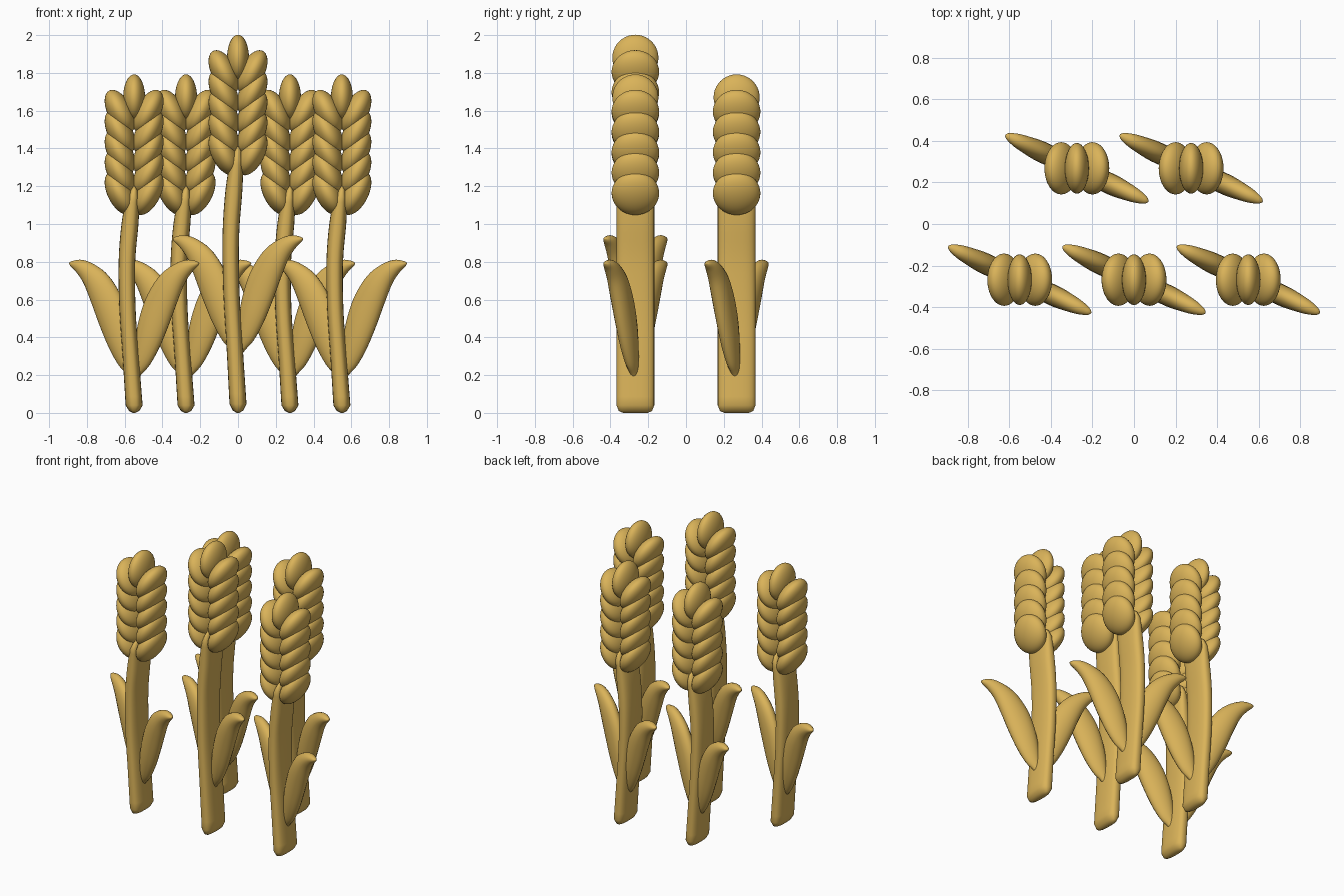
import bpy, bmesh
from math import cos, sin, pi, radians
from mathutils import Vector, Matrix

cube = bpy.data.objects.get("Cube")
if cube:
    bpy.data.objects.remove(cube, do_unlink=True)

gold = bpy.data.materials.new("wheat gold")
gold.use_nodes = True
gold.diffuse_color = (0.70, 0.45, 0.10, 1)
gold.node_tree.nodes["Principled BSDF"].inputs["Base Color"].default_value = gold.diffuse_color


def finish(bm, name):
    bmesh.ops.recalc_face_normals(bm, faces=bm.faces)
    mesh = bpy.data.meshes.new(name)
    bm.to_mesh(mesh)
    bm.free()
    mesh.materials.append(gold)
    for p in mesh.polygons:
        p.use_smooth = True
    obj = bpy.data.objects.new(name, mesh)
    bpy.context.collection.objects.link(obj)
    return obj


def smooth_rows(rows, steps=4):
    """Catmull-Rom interpolation through rows of numbers."""
    pts = [Vector(r) for r in rows]
    pts = [pts[0]] + pts + [pts[-1]]
    out = []
    for a, b, c, d in zip(pts, pts[1:], pts[2:], pts[3:]):
        for i in range(steps):
            t = i / steps
            out.append(b + (c - a) * (t / 2) + (a * 2 - b * 5 + c * 4 - d) * (t * t / 2)
                       + (b * 3 - a - c * 3 + d) * (t ** 3 / 2))
    return out + [pts[-1]]


def loft(rings, name):
    bm = bmesh.new()
    loops = [[bm.verts.new(p) for p in ring] for ring in rings]
    n = len(loops[0])
    for low, high in zip(loops, loops[1:]):
        for i in range(n):
            j = (i + 1) % n
            bm.faces.new((low[i], low[j], high[j], high[i]))
    bm.faces.new(loops[0])
    bm.faces.new(loops[-1])
    return finish(bm, name)


def power(v, e):
    return abs(v) ** e * (1 if v > 0 else -1)


# height, sideways bend, half width, half depth
STALK = [(0.04, 0, 0.045, 0.1), (0.3, -0.018, 0.043, 0.1), (0.55, -0.035, 0.043, 0.1),
         (0.8, -0.038, 0.044, 0.1), (1.0, -0.022, 0.045, 0.1), (1.14, -0.006, 0.035, 0.1)]
# lower edge (out, height), upper edge (out, height), half thickness
LEAF = [(0, 0.15, 0, 0.16, 0.008), (0.035, 0.2, 0, 0.28, 0.026), (0.08, 0.25, 0.01, 0.4, 0.038),
        (0.13, 0.34, 0.035, 0.52, 0.047), (0.18, 0.46, 0.075, 0.63, 0.05),
        (0.225, 0.585, 0.14, 0.73, 0.05), (0.265, 0.685, 0.21, 0.785, 0.043),
        (0.305, 0.745, 0.275, 0.81, 0.033), (0.335, 0.775, 0.325, 0.805, 0.018),
        (0.345, 0.79, 0.344, 0.795, 0.004)]
LEAF_ANGLE = radians(-25)


def stalk(name, x, y, rise):
    rows = [Vector((0, 0, 0.006, 0.065)), Vector((0.01, 0, 0.027, 0.088))]
    rows += smooth_rows(STALK)
    rows += [Vector((1.18, 0, 0.02, 0.085)), Vector((1.2, 0, 0.006, 0.06))]
    stretch = 1 + rise / 1.2
    rings = []
    for z, bend, w, d in rows:
        rings.append([(x + bend + w * power(cos(a), 0.75), y + d * power(sin(a), 0.75), z * stretch)
                      for a in (2 * pi * i / 32 for i in range(32))])
    loft(rings, name)


def leaf(name, x, y, rise, side):
    angle = LEAF_ANGLE + (pi if side < 0 else 0)
    out = Vector((cos(angle), sin(angle), 0))
    across = Vector((-sin(angle), cos(angle), 0))
    up = Vector((0, 0, 1))
    base = Vector((x, y, rise))
    rings = []
    for u0, z0, u1, z1, h in smooth_rows(LEAF):
        low = out * (u0 * 1.1) + up * z0
        high = out * (u1 * 1.1) + up * z1
        mid, half = (low + high) / 2, (high - low) / 2
        rings.append([base + mid + half * cos(a) + across * (h * sin(a))
                      for a in (2 * pi * i / 20 for i in range(20))])
    loft(rings, name)


def ear(name, x, y, rise):
    bm = bmesh.new()

    def grain(dx, z, tilt, size):
        m = (Matrix.Translation((x + dx, y, z + rise)) @ Matrix.Rotation(tilt, 4, 'Y')
             @ Matrix.Diagonal((*size, 1)))
        bmesh.ops.create_uvsphere(bm, u_segments=32, v_segments=20, radius=1, matrix=m)

    for k in range(5):
        for side in (-1, 1):
            grain(side * 0.075, 1.163 + k * 0.108, side * radians(27), (0.065, 0.126, 0.125))
    grain(0, 1.67, 0, (0.058, 0.122, 0.122))
    finish(bm, name)


# five plants: three in front with a taller middle one, two behind
PLANTS = [("front_right", -0.55, -0.268, 0), ("front_middle", 0, -0.268, 1),
          ("front_left", 0.55, -0.268, 0), ("back_right", -0.275, 0.268, 0),
          ("back_left", 0.275, 0.268, 0)]
for label, px, py, tall in PLANTS:
    stalk(label + "_stalk", px, py, 0.21 * tall)
    ear(label + "_ear", px, py, 0.21 * tall)
    for s, word in ((-1, "right"), (1, "left")):
        leaf(f"{label}_{word}_leaf", px, py, 0.13 * tall, s)
